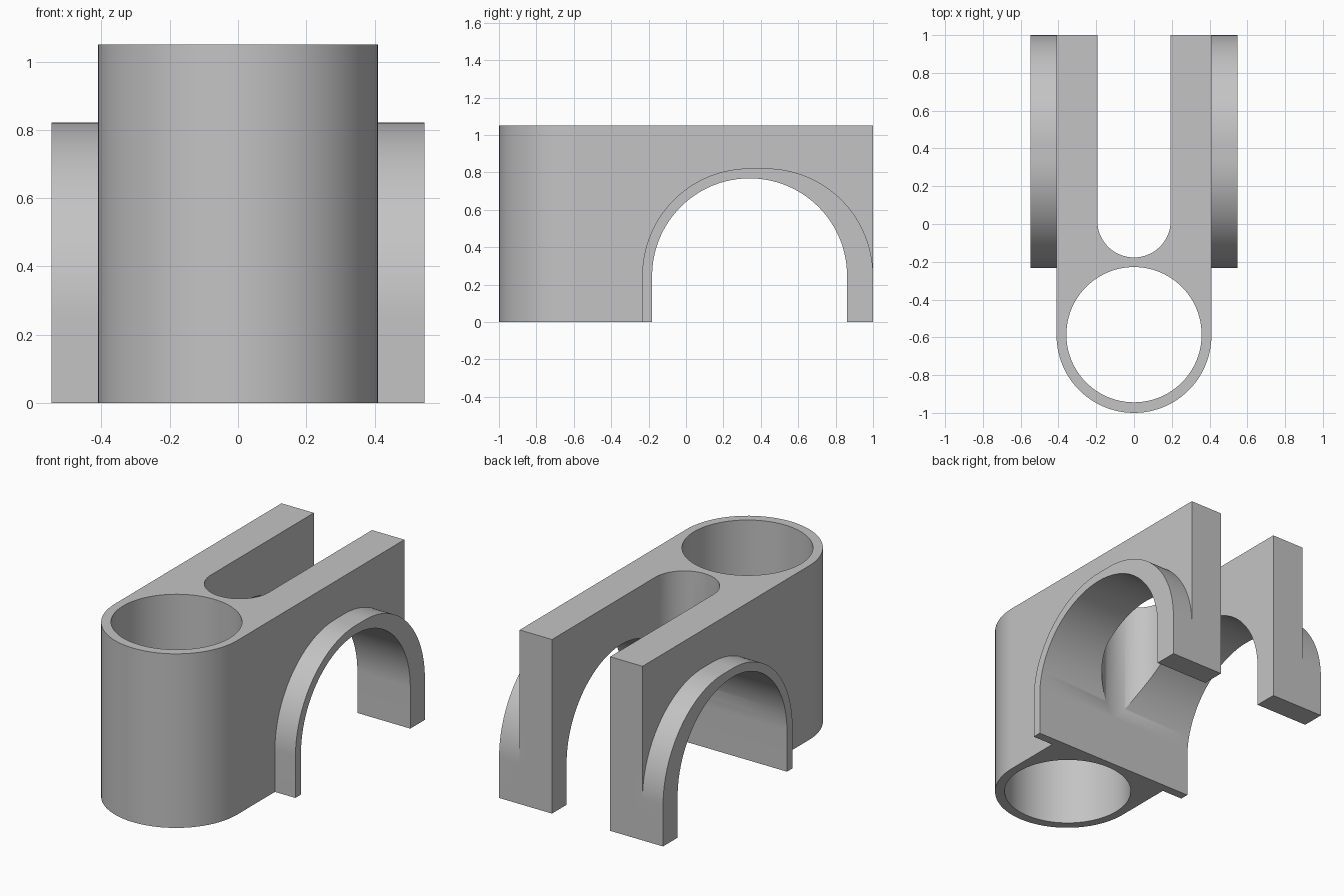
import bpy, bmesh
from math import sin, cos, pi, radians
from mathutils import Vector

cube = bpy.data.objects.get("Cube")
if cube:
    bpy.data.objects.remove(cube, do_unlink=True)

grey = bpy.data.materials.new("plain grey")
grey.use_nodes = True
GREY = (0.55, 0.55, 0.55, 1)
grey.diffuse_color = GREY
grey.node_tree.nodes["Principled BSDF"].inputs["Base Color"].default_value = GREY


def arc(cx, cy, r, start, end, n=48):
    angles = [radians(start + (end - start) * i / n) for i in range(n + 1)]
    return [(cx + r * cos(a), cy + r * sin(a)) for a in angles]


def prism(name, outline, low, high, axis="Z"):
    """Extrude a 2D outline: xy along Z, or yz along X."""
    place = (lambda p: (p[0], p[1], low)) if axis == "Z" else (lambda p: (low, p[0], p[1]))
    bm = bmesh.new()
    face = bm.faces.new([bm.verts.new(place(p)) for p in outline])
    out = bmesh.ops.extrude_face_region(bm, geom=[face])
    step = Vector((0, 0, high - low)) if axis == "Z" else Vector((high - low, 0, 0))
    bmesh.ops.translate(bm, vec=step, verts=[v for v in out["geom"] if isinstance(v, bmesh.types.BMVert)])
    bmesh.ops.recalc_face_normals(bm, faces=bm.faces)
    mesh = bpy.data.meshes.new(name)
    bm.to_mesh(mesh)
    bm.free()
    mesh.materials.append(grey)
    obj = bpy.data.objects.new(name, mesh)
    bpy.context.collection.objects.link(obj)
    return obj


def combine(target, tool, operation):
    mod = target.modifiers.new(operation.lower(), "BOOLEAN")
    mod.object, mod.operation, mod.solver = tool, operation, "EXACT"
    bpy.ops.object.select_all(action="DESELECT")
    bpy.context.view_layer.objects.active = target
    target.select_set(True)
    bpy.ops.object.modifier_apply(modifier=mod.name)
    bpy.data.objects.remove(tool, do_unlink=True)


HEIGHT, HALF, ARCH_HALF = 1.05, 0.41, 0.547
BACK, ARCH_Y, ARCH_Z = 1.0, 0.34, 0.247

# Block with a rounded front end
body = prism("clamp_body", arc(0, -0.59, HALF, 180, 360) + [(HALF, BACK), (-HALF, BACK)], 0, HEIGHT)

# Wide arch band crossing the block, thicker at the back leg
band = arc(BACK - 0.574, ARCH_Z, 0.574, 0, 90) + arc(ARCH_Y, ARCH_Z, 0.574, 90, 180)
arch = prism("arch_band", [(BACK, 0)] + band + [(ARCH_Y - 0.574, 0)], -ARCH_HALF, ARCH_HALF, "X")
combine(body, arch, "UNION")

# Arch opening, rear slot and front bore
opening = [(ARCH_Y + 0.521, -0.2)] + arc(ARCH_Y, ARCH_Z, 0.521, 0, 180, 64) + [(ARCH_Y - 0.521, -0.2)]
combine(body, prism("arch_cutter", opening, -0.8, 0.8, "X"), "DIFFERENCE")
slot = arc(0, 0.017, 0.194, 180, 360) + [(0.194, 1.3), (-0.194, 1.3)]
combine(body, prism("slot_cutter", slot, -0.2, 1.3), "DIFFERENCE")
bore = arc(0, -0.586, 0.358, 0, 360, 96)[:-1]
combine(body, prism("bore_cutter", bore, -0.2, 1.3), "DIFFERENCE")

bpy.ops.object.shade_smooth_by_angle(angle=radians(25))
